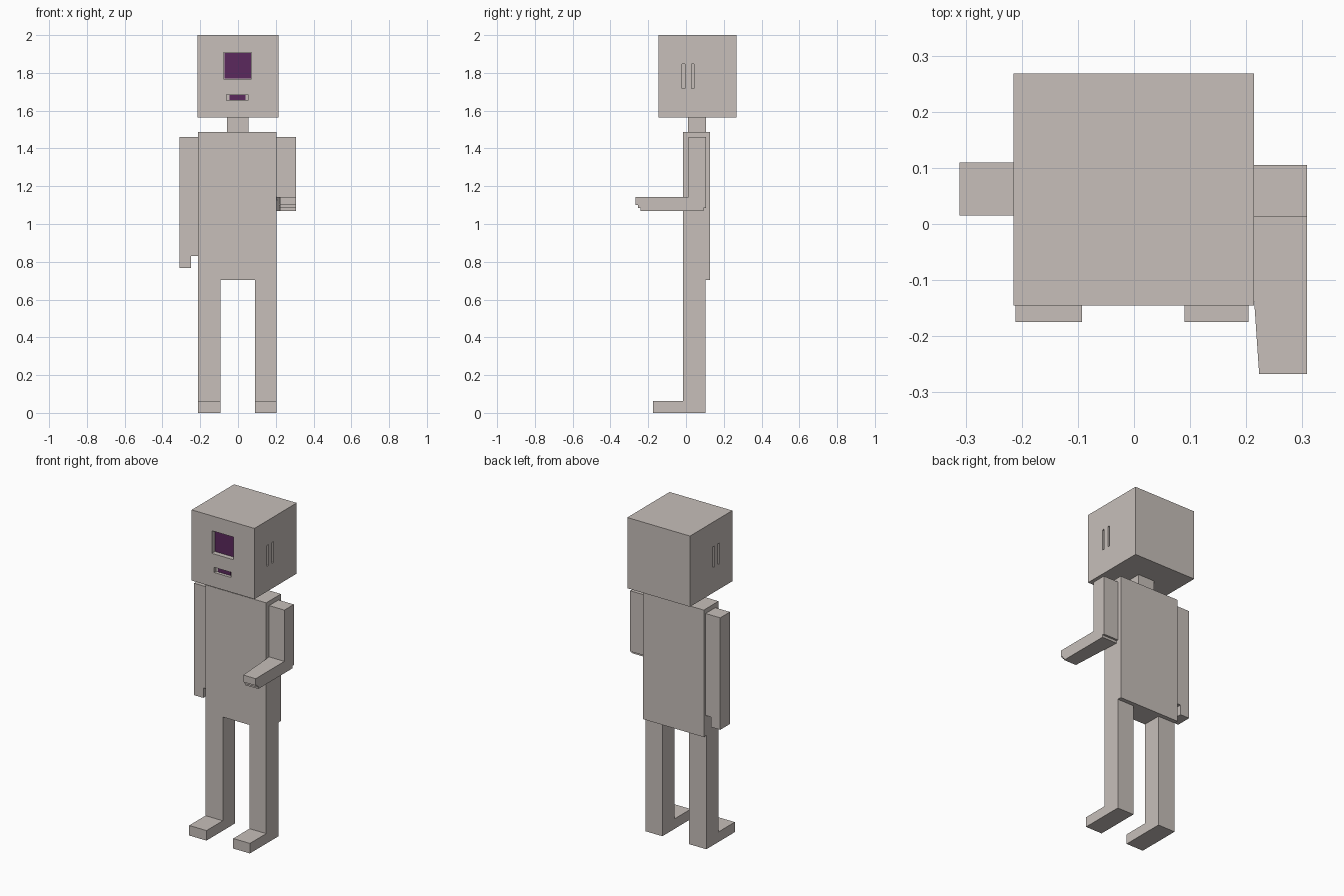
import bpy, bmesh

if "Cube" in bpy.data.objects:
    bpy.data.objects.remove(bpy.data.objects["Cube"])


def material(name, rgb):
    m = bpy.data.materials.new(name)
    m.diffuse_color = (*rgb, 1)
    m.use_nodes = True
    m.node_tree.nodes["Principled BSDF"].inputs["Base Color"].default_value = m.diffuse_color
    return m


GREY = material("warm grey", (0.57, 0.52, 0.49))
PURPLE = material("dark purple", (0.105, 0.022, 0.11))


def finish(name, bm, mat):
    bmesh.ops.recalc_face_normals(bm, faces=bm.faces)
    me = bpy.data.meshes.new(name)
    bm.to_mesh(me)
    bm.free()
    me.materials.append(mat)
    ob = bpy.data.objects.new(name, me)
    bpy.context.collection.objects.link(ob)
    return ob


def boxes(name, ranges, mat=GREY):
    """One object made of boxes given as (x0, x1, y0, y1, z0, z1)."""
    bm = bmesh.new()
    for x0, x1, y0, y1, z0, z1 in ranges:
        vs = bmesh.ops.create_cube(bm, size=1)["verts"]
        for v in vs:
            v.co = (x1 if v.co.x > 0 else x0, y1 if v.co.y > 0 else y0,
                    z1 if v.co.z > 0 else z0)
    return finish(name, bm, mat)


def prism(name, pts, a, b, axis, mat=GREY):
    """Extrude a profile: axis 'x' takes (y, z) points, axis 'y' takes (x, z)."""
    bm = bmesh.new()
    make = (lambda p, d: (d, *p)) if axis == "x" else (lambda p, d: (p[0], d, p[1]))
    face = bm.faces.new([bm.verts.new(make(p, a)) for p in pts])
    ext = bmesh.ops.extrude_face_region(bm, geom=[face])["geom"]
    for v in ext:
        if isinstance(v, bmesh.types.BMVert):
            if axis == "x":
                v.co.x = b
            else:
                v.co.y = b
    return finish(name, bm, mat)


# Head with recessed eye, mouth and ear slots
head = boxes("head", [(-0.215, 0.214, -0.145, 0.268, 1.563, 2.0)])
slots = [(-0.077, 0.072, -0.2, -0.115, 1.768, 1.908),
         (-0.062, 0.054, -0.2, -0.125, 1.654, 1.686)]
for x0, x1 in ((-0.25, -0.195), (0.194, 0.25)):
    for y in (-0.021, 0.028):
        slots.append((x0, x1, y, y + 0.015, 1.718, 1.848))
cutter = boxes("head_cutter", slots)
cutter.hide_render = True
cutter.hide_viewport = False
mod = head.modifiers.new("recesses", "BOOLEAN")
mod.object = cutter
mod.operation = "DIFFERENCE"
mod.solver = "EXACT"
# Bake the cut so the helper can be dropped
dg = bpy.context.evaluated_depsgraph_get()
baked = bpy.data.meshes.new_from_object(head.evaluated_get(dg))
head.modifiers.clear()
head.data = baked
bpy.data.objects.remove(cutter)

# Purple plates inside the recesses
boxes("eye", [(-0.072, 0.069, -0.12, -0.114, 1.771, 1.904)], PURPLE)
boxes("mouth", [(-0.046, 0.040, -0.13, -0.124, 1.656, 1.684)], PURPLE)

# Neck and torso
boxes("neck", [(-0.058, 0.055, 0.01, 0.106, 1.48, 1.57)])
boxes("torso", [(-0.211, 0.204, -0.016, 0.128, 0.703, 1.488)])

# Legs with forward feet
leg = [(-0.175, 0), (0.102, 0), (0.102, 0.703), (-0.016, 0.703),
       (-0.016, 0.062), (-0.175, 0.062)]
for side, x0, x1 in (("right", -0.211, -0.093), ("left", 0.09, 0.204)):
    prism(side + "_leg", leg, x0, x1, "x")

# Straight arm with stepped hand end
prism("straight_arm", [(-0.311, 0.768), (-0.248, 0.768), (-0.248, 0.83),
                       (-0.211, 0.83), (-0.211, 1.46), (-0.311, 1.46)],
      0.015, 0.11, "y")

# Bent arm, forearm narrowing slightly to the front
arm = prism("bent_arm", [(-0.267, 1.1), (-0.255, 1.1), (-0.255, 1.085),
                         (-0.242, 1.085), (-0.242, 1.07), (0.092, 1.07),
                         (0.092, 1.085), (0.105, 1.085), (0.105, 1.46),
                         (0.013, 1.46), (0.013, 1.143), (-0.267, 1.143)],
            0.204, 0.308, "x")
for v in arm.data.vertices:
    if v.co.x < 0.25 and v.co.y < -0.1:
        v.co.x = 0.223 + (v.co.y + 0.267) * -0.05
